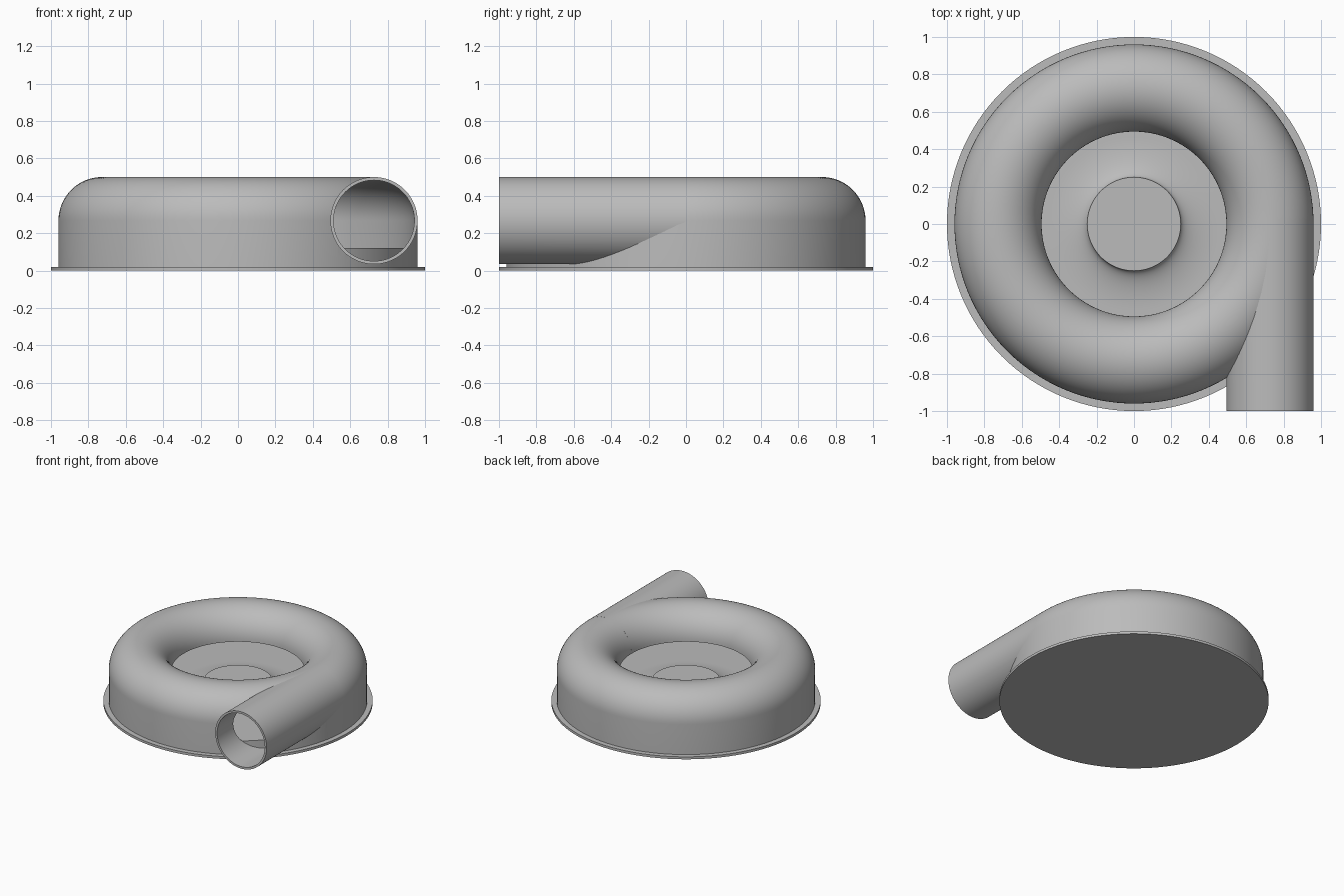
import bpy, bmesh, math
from mathutils import Matrix

if "Cube" in bpy.data.objects:
    bpy.data.objects.remove(bpy.data.objects["Cube"], do_unlink=True)

SEG = 128
RING, AXIS_Z = 0.727, 0.267      # centre line of the spiral tube
OUTER, INNER = 0.233, 0.216      # tube radii
BASE_TOP = 0.02

grey = bpy.data.materials.new("housing grey")
grey.use_nodes = True
colour = (0.5, 0.5, 0.5, 1)
grey.diffuse_color = colour
grey.node_tree.nodes["Principled BSDF"].inputs["Base Color"].default_value = colour


def make_object(name, bm):
    bmesh.ops.recalc_face_normals(bm, faces=bm.faces)
    mesh = bpy.data.meshes.new(name)
    bm.to_mesh(mesh)
    bm.free()
    mesh.materials.append(grey)
    obj = bpy.data.objects.new(name, mesh)
    bpy.context.collection.objects.link(obj)
    return obj


def revolve(name, profile, matrix=Matrix()):
    """Spin a closed (radius, height) profile around z, then place it."""
    bm = bmesh.new()
    verts = [bm.verts.new((r, 0, z)) for r, z in profile]
    edges = [bm.edges.new((a, b)) for a, b in zip(verts, verts[1:] + verts[:1])]
    bmesh.ops.spin(bm, geom=verts + edges, cent=(0, 0, 0), axis=(0, 0, 1),
                   angle=math.tau, steps=SEG, use_merge=True)
    bmesh.ops.remove_doubles(bm, verts=bm.verts, dist=1e-5)
    bmesh.ops.transform(bm, matrix=matrix, verts=bm.verts)
    return make_object(name, bm)


def arch(radius, steps=32):
    """Half circle over the tube centre, from the outside to the inside."""
    return [(RING + radius * math.cos(math.pi * i / steps),
             AXIS_Z + radius * math.sin(math.pi * i / steps)) for i in range(steps + 1)]


def cut(target, cutter):
    mod = target.modifiers.new("cut", "BOOLEAN")
    mod.operation = "DIFFERENCE"
    mod.solver = "EXACT"
    mod.object = cutter
    bpy.context.view_layer.objects.active = target
    bpy.ops.object.modifier_apply(modifier=mod.name)


# Base plate
base = revolve("base_plate", [(0, 0), (1, 0), (1, BASE_TOP), (0, BASE_TOP)])

# Spiral housing: arched shell with a straight outer wall
wall_out, wall_in = RING + OUTER, RING + INNER
housing = revolve("housing_shell", [(wall_out, BASE_TOP)] + arch(OUTER)
                  + arch(INNER)[::-1] + [(wall_in, BASE_TOP)])

# Hub with a concave flare running into the inner floor
FLOOR, HUB_TOP, HUB_R, FLARE = 0.12, 0.19, 0.25, 0.22
flare = []
for i in range(17):
    a = math.pi / 2 * i / 16
    flare.append((HUB_R + FLARE * (1 - math.cos(a)),
                  HUB_TOP - (HUB_TOP - FLOOR) * math.sin(a)))
hub = revolve("hub_and_floor", [(0, BASE_TOP), (0, HUB_TOP)] + flare
              + [(0.935, FLOOR), (0.935, BASE_TOP)])

# Outlet pipe leaving the housing on a tangent towards the front
along_y = Matrix.Translation((RING, 0, AXIS_Z)) @ Matrix.Rotation(math.pi / 2, 4, "X")
pipe = revolve("outlet_pipe", [(INNER, 0), (OUTER, 0), (OUTER, 1), (INNER, 1)], along_y)

# Cutters: open the housing into the pipe, clear the pipe from the cavity
bore = revolve("bore_cutter", [(0, 0), (INNER, 0), (INNER, 1.1), (0, 1.1)], along_y)
cavity = revolve("cavity_cutter", [(wall_in, -0.1)] + arch(INNER)
                 + [(0.3, AXIS_Z), (0.3, -0.1)])
cut(housing, bore)
cut(pipe, cavity)
for helper in (bore, cavity):
    bpy.data.objects.remove(helper, do_unlink=True)

# Smooth curves, crisp rims
bpy.ops.object.select_all(action="DESELECT")
for obj in (base, housing, hub, pipe):
    obj.select_set(True)
bpy.context.view_layer.objects.active = housing
bpy.ops.object.shade_smooth_by_angle(angle=math.radians(35))
